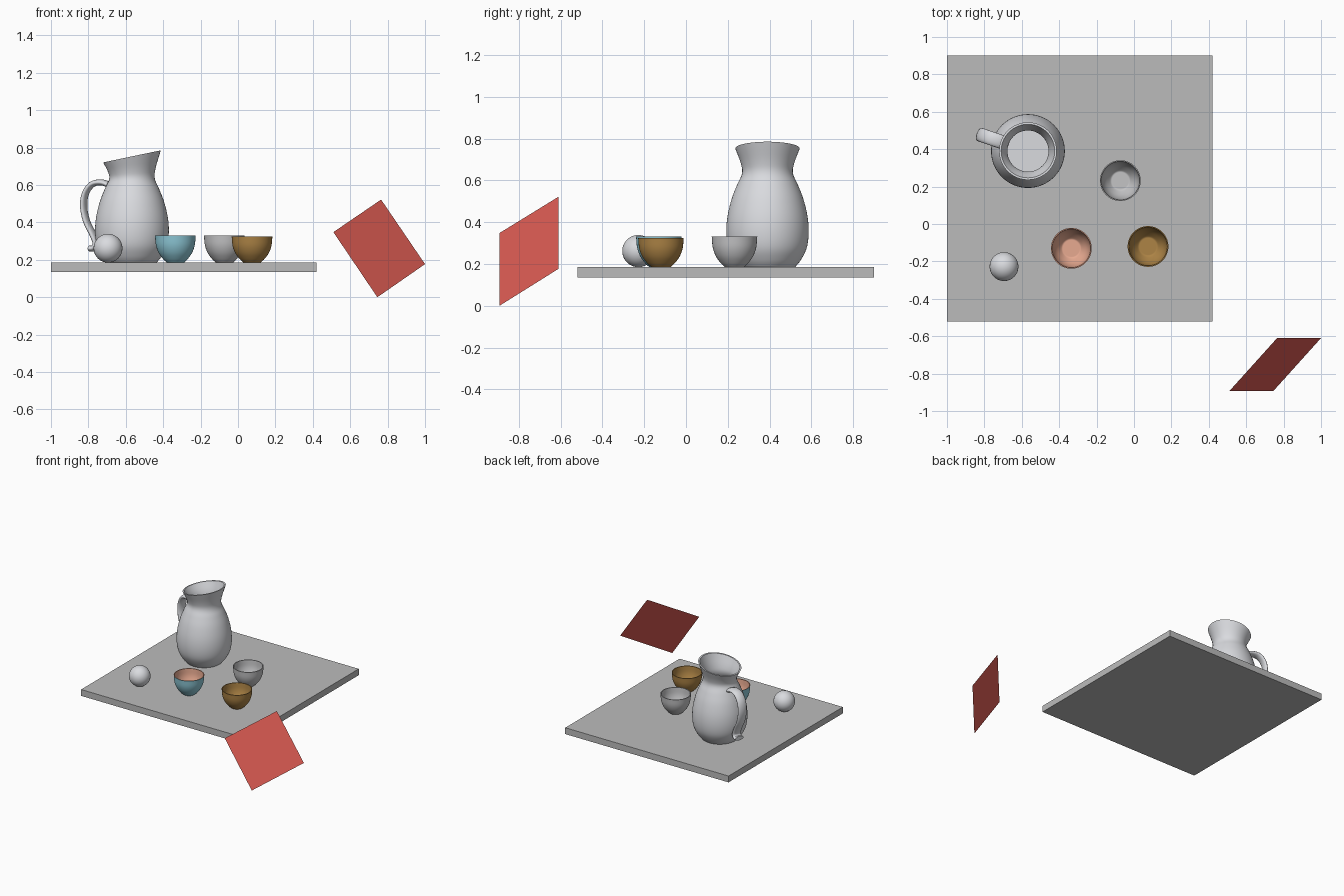
import bpy, bmesh, math
from mathutils import Vector

if "Cube" in bpy.data.objects:
    bpy.data.objects.remove(bpy.data.objects["Cube"])

FLOOR = 0.185  # top of the board


def material(name, rgb):
    m = bpy.data.materials.new(name)
    m.diffuse_color = (*rgb, 1)
    m.use_nodes = True
    m.node_tree.nodes["Principled BSDF"].inputs["Base Color"].default_value = m.diffuse_color
    return m


white = material("porcelain white", (0.70, 0.71, 0.74))
board_grey = material("board grey", (0.50, 0.50, 0.50))
grey = material("bowl grey", (0.55, 0.55, 0.56))
blue = material("glaze blue", (0.27, 0.58, 0.68))
pink = material("glaze pink", (0.80, 0.40, 0.28))
ochre = material("glaze ochre", (0.42, 0.23, 0.06))
red = material("panel red", (0.75, 0.11, 0.09))


def finish(bm, name, mats, smooth=True):
    me = bpy.data.meshes.new(name)
    bm.to_mesh(me)
    bm.free()
    ob = bpy.data.objects.new(name, me)
    bpy.context.collection.objects.link(ob)
    for m in mats:
        me.materials.append(m)
    if smooth:
        bpy.ops.object.select_all(action='DESELECT')
        ob.select_set(True)
        bpy.context.view_layer.objects.active = ob
        bpy.ops.object.shade_smooth_by_angle(angle=math.radians(50))
    return ob


def smooth_curve(pts, n=5):
    """Catmull-Rom curve through 2D points."""
    p = [Vector(q) for q in pts]
    p = [2 * p[0] - p[1]] + p + [2 * p[-1] - p[-2]]
    out = []
    for a, b, c, d in zip(p, p[1:], p[2:], p[3:]):
        for i in range(n):
            t = i / n
            out.append(0.5 * (2 * b + (c - a) * t + (2 * a - 5 * b + 4 * c - d) * t * t
                              + (3 * b - a - 3 * c + d) * t ** 3))
    return out + [p[-2]]


def lathe(bm, profile, split, steps=64):
    """Spin an (r, z) profile round z; segments from split on use material 1."""
    rings = []
    for r, z in profile:
        if r < 1e-5:
            rings.append([bm.verts.new((0, 0, z))] * steps)
        else:
            rings.append([bm.verts.new((r * math.cos(2 * math.pi * k / steps),
                                        r * math.sin(2 * math.pi * k / steps), z))
                          for k in range(steps)])
    for i, (a, b) in enumerate(zip(rings, rings[1:])):
        for k in range(steps):
            j = (k + 1) % steps
            f = bm.faces.new(dict.fromkeys((a[k], a[j], b[j], b[k])))
            f.material_index = int(i >= split)


def vessel_profile(outer, wall):
    """Close an outer curve with a rim, an inner wall and a floor."""
    inner = [Vector((max(q.x - wall, 0), max(q.y, wall * 1.5))) for q in reversed(outer)]
    return [Vector((0, outer[0].y))] + outer + inner + [Vector((0, wall * 1.5))]


# board
bm = bmesh.new()
bmesh.ops.create_cube(bm, size=1)
bmesh.ops.scale(bm, vec=(1.42, 1.42, 0.05), verts=bm.verts)
bmesh.ops.translate(bm, vec=(-0.29, 0.19, FLOOR - 0.025), verts=bm.verts)
finish(bm, "board", [board_grey], False)

# bowls
bowl_curve = smooth_curve([(0.046, 0), (0.068, 0.022), (0.09, 0.054), (0.104, 0.094), (0.109, 0.146)])
for name, x, y, height, mats in (("two_tone_bowl", -0.335, -0.13, 0.146, [blue, pink]),
                                 ("grey_bowl", -0.073, 0.232, 0.146, [grey, grey]),
                                 ("ochre_bowl", 0.075, -0.12, 0.14, [ochre, ochre])):
    bm = bmesh.new()
    outer = [Vector((q.x, q.y * height / 0.146)) for q in bowl_curve]
    lathe(bm, vessel_profile(outer, 0.006), len(outer))
    bmesh.ops.translate(bm, vec=(x, y, FLOOR), verts=bm.verts)
    finish(bm, name, mats)

# ball
bm = bmesh.new()
bmesh.ops.create_uvsphere(bm, u_segments=48, v_segments=24, radius=0.077)
bmesh.ops.translate(bm, vec=(-0.695, -0.228, FLOOR + 0.077), verts=bm.verts)
finish(bm, "ball", [white])

# jug body, with the mouth tilted up towards +x
JUG = Vector((-0.567, 0.39, FLOOR))
bm = bmesh.new()
outer = smooth_curve([(0.132, 0), (0.16, 0.035), (0.187, 0.09), (0.197, 0.16), (0.192, 0.24),
                      (0.172, 0.325), (0.145, 0.395), (0.122, 0.448), (0.127, 0.495), (0.154, 0.568)])
lathe(bm, vessel_profile(outer, 0.011), 10 ** 6)
for v in bm.verts:
    t = min(max((v.co.z - 0.43) / 0.138, 0), 1)
    v.co.z += 0.21 * v.co.x * t
bmesh.ops.translate(bm, vec=JUG, verts=bm.verts)
finish(bm, "jug_body", [white])

# jug handle: flat oval section swept along a curve
path = smooth_curve([(0.115, 0.408), (0.165, 0.428), (0.222, 0.42), (0.262, 0.372), (0.273, 0.3),
                     (0.256, 0.22), (0.22, 0.15), (0.203, 0.105), (0.215, 0.078), (0.238, 0.076)], 6)
ang = math.radians(161)
out, side = Vector((math.cos(ang), math.sin(ang), 0)), Vector((-math.sin(ang), math.cos(ang), 0))
bm = bmesh.new()
rings, N = [], 20
for i, q in enumerate(path):
    d = (path[min(i + 1, len(path) - 1)] - path[max(i - 1, 0)]).normalized()
    normal = out * -d.y + Vector((0, 0, d.x))
    c = JUG + out * q.x + Vector((0, 0, q.y))
    rings.append([bm.verts.new(c + side * 0.037 * math.cos(2 * math.pi * k / N)
                               + normal * 0.016 * math.sin(2 * math.pi * k / N)) for k in range(N)])
for a, b in zip(rings, rings[1:]):
    for k in range(N):
        bm.faces.new((a[k], a[(k + 1) % N], b[(k + 1) % N], b[k]))
bm.faces.new(rings[0])
bm.faces.new(rings[-1])
bmesh.ops.recalc_face_normals(bm, faces=bm.faces)
finish(bm, "jug_handle", [white])

# tilted square panel floating at the front right
bm = bmesh.new()
corners = [(0.51, -0.893, 0.348), (0.745, -0.893, 0.0), (1.0, -0.61, 0.177), (0.765, -0.61, 0.522)]
bm.faces.new([bm.verts.new(c) for c in corners])
finish(bm, "red_panel", [red], False)
